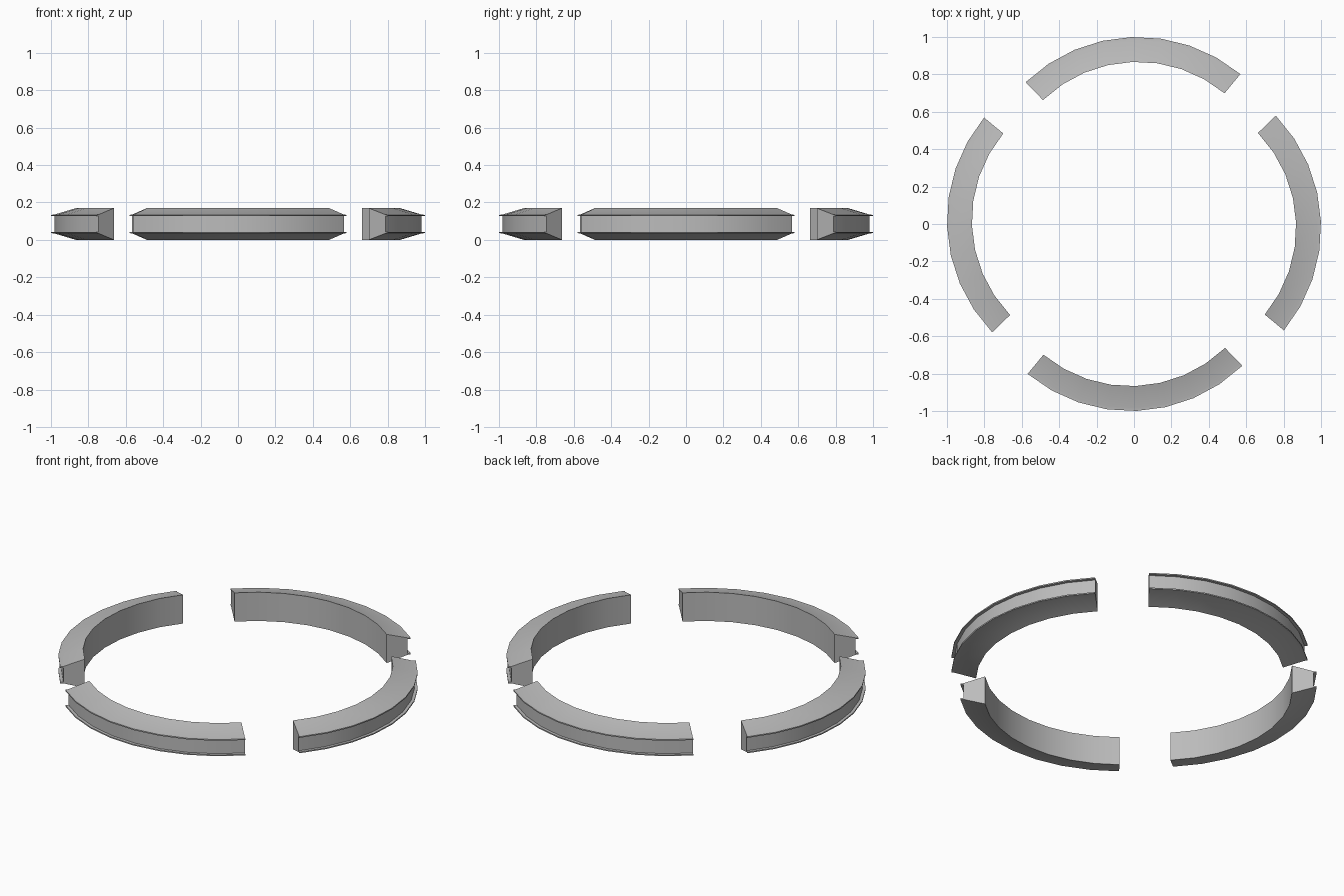
import bpy
import bmesh
import math
from mathutils import Matrix, Vector

cube = bpy.data.objects.get("Cube")
if cube:
    bpy.data.objects.remove(cube, do_unlink=True)

# One plain grey for every part
grey = bpy.data.materials.new("plain_grey")
grey.use_nodes = True
colour = (0.5, 0.5, 0.5, 1)
grey.diffuse_color = colour
grey.node_tree.nodes["Principled BSDF"].inputs["Base Color"].default_value = colour

# Upper half of the cross-section (radius, height above the middle)
HEIGHT = 0.17
UPPER = [(0.728, HEIGHT / 2), (0.844, 0.05), (0.861, 0.049), (0.861, 0.042), (0.844, 0.042)]
PROFILE = UPPER + [(r, -z) for r, z in reversed(UPPER)]

# Arc sweep, around a centre pushed outward from the middle of the ring
CENTRE = Vector((0.019, 0.139, HEIGHT / 2))
START, END, STEPS = math.radians(50.3), math.radians(134), 8


def arc_segment(name, turn):
    """Sweep the profile along the arc, cap both ends and turn it into place."""
    bm = bmesh.new()
    rings = []
    for i in range(STEPS + 1):
        a = START + (END - START) * i / STEPS
        rings.append([bm.verts.new(CENTRE + Vector((r * math.cos(a), r * math.sin(a), z)))
                      for r, z in PROFILE])
    n = len(PROFILE)
    for a, b in zip(rings, rings[1:]):
        for j in range(n):
            k = (j + 1) % n
            bm.faces.new((a[j], a[k], b[k], b[j]))
    bm.faces.new(rings[0])
    bm.faces.new(rings[-1][::-1])
    bmesh.ops.recalc_face_normals(bm, faces=bm.faces)
    bm.transform(Matrix.Rotation(turn, 4, "Z"))
    mesh = bpy.data.meshes.new(name)
    bm.to_mesh(mesh)
    bm.free()
    mesh.materials.append(grey)
    obj = bpy.data.objects.new(name, mesh)
    bpy.context.collection.objects.link(obj)
    return obj


# Four segments at quarter turns
bpy.ops.object.select_all(action="DESELECT")
for i, side in enumerate(("back", "right", "front", "left")):
    segment = arc_segment(side + "_ring_segment", i * math.pi / 2)
    segment.select_set(True)
    bpy.context.view_layer.objects.active = segment
bpy.ops.object.shade_smooth_by_angle(angle=math.radians(15))
